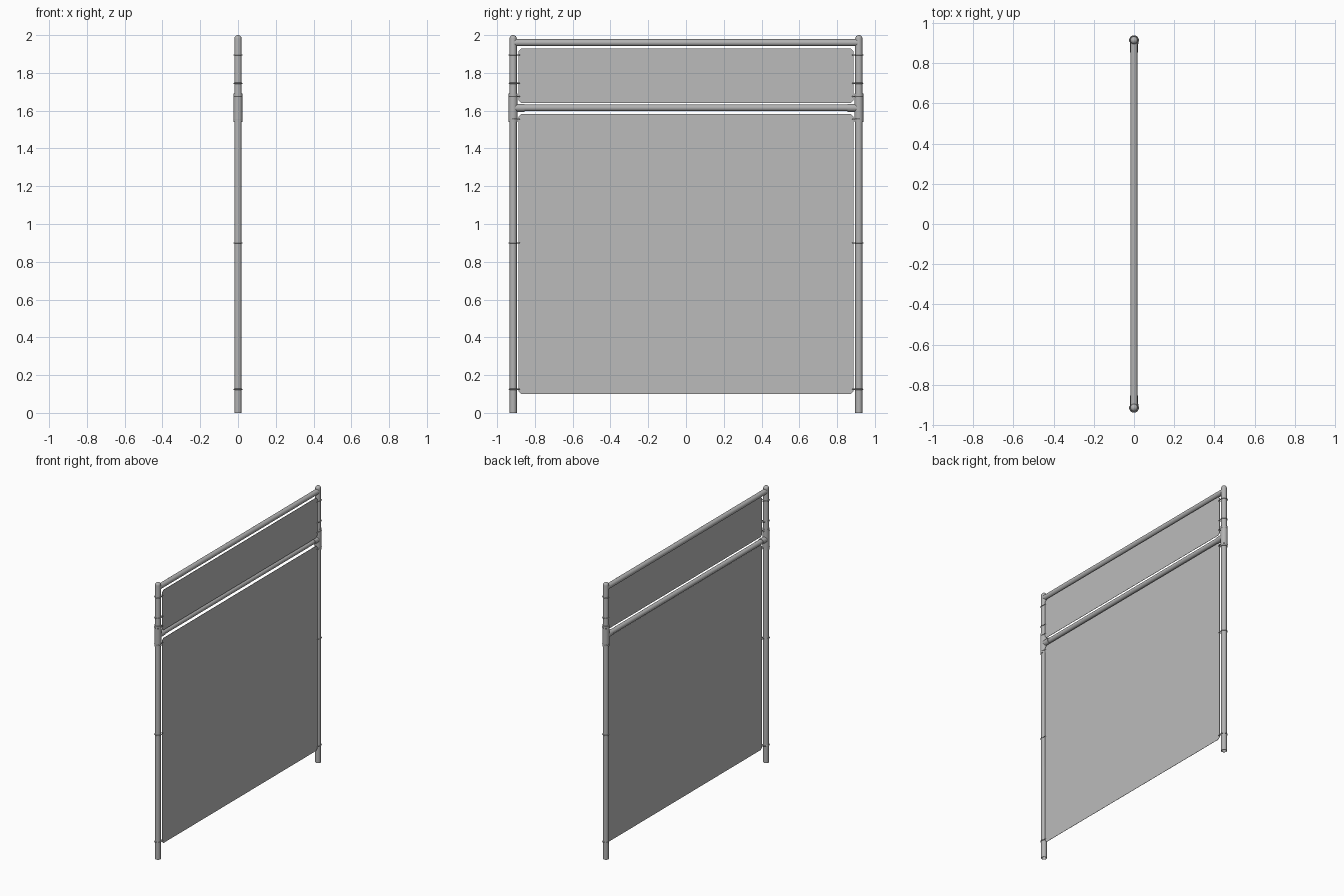
import bpy, bmesh, math
from mathutils import Matrix, Vector

if "Cube" in bpy.data.objects:
    bpy.data.objects.remove(bpy.data.objects["Cube"], do_unlink=True)


def make_material(name, value):
    mat = bpy.data.materials.new(name)
    mat.use_nodes = True
    color = (value, value, value, 1)
    mat.diffuse_color = color
    mat.node_tree.nodes["Principled BSDF"].inputs["Base Color"].default_value = color
    return mat


metal = make_material("grey tube", 0.45)
cloth = make_material("grey sheet", 0.5)

POST_Y = 0.915
POST_R = 0.019
SHEET_X = 0.012


def finish(bm, name, mat, smooth=True):
    bmesh.ops.recalc_face_normals(bm, faces=bm.faces)
    mesh = bpy.data.meshes.new(name)
    bm.to_mesh(mesh)
    bm.free()
    mesh.materials.append(mat)
    obj = bpy.data.objects.new(name, mesh)
    bpy.context.collection.objects.link(obj)
    if smooth:
        bpy.ops.object.select_all(action="DESELECT")
        obj.select_set(True)
        bpy.context.view_layer.objects.active = obj
        bpy.ops.object.shade_smooth_by_angle(angle=math.radians(40))
    return obj


def lathe(name, profile, matrix, mat=metal, steps=24):
    """Spin (radius, height) points around z, then place the result."""
    bm = bmesh.new()
    verts = [bm.verts.new((r, 0, z)) for r, z in profile]
    edges = [bm.edges.new(pair) for pair in zip(verts, verts[1:])]
    bmesh.ops.spin(bm, geom=verts + edges, cent=(0, 0, 0), axis=(0, 0, 1),
                   angle=math.tau, steps=steps, use_duplicate=False)
    bmesh.ops.remove_doubles(bm, verts=bm.verts, dist=0.0001)
    bm.transform(matrix)
    return finish(bm, name, mat)


def along_y(y, z):
    return Matrix.Translation((0, y, z)) @ Matrix.Rotation(-math.pi / 2, 4, "X")


def rod(name, radius, length, matrix):
    half = length / 2
    return lathe(name, [(0, -half), (radius, -half), (radius, half), (0, half)], matrix)


def sheet(name, low, high):
    """Thin cloth with clipped corners."""
    w, c = 0.888, 0.016
    outline = [(-w + c, low), (w - c, low), (w, low + c), (w, high - c),
               (w - c, high), (-w + c, high), (-w, high - c), (-w, low + c)]
    bm = bmesh.new()
    face = bm.faces.new([bm.verts.new((SHEET_X, y, z)) for y, z in outline])
    ext = bmesh.ops.extrude_face_region(bm, geom=[face])
    moved = [g for g in ext["geom"] if isinstance(g, bmesh.types.BMVert)]
    bmesh.ops.translate(bm, verts=moved, vec=(0.002, 0, 0))
    finish(bm, name, cloth, smooth=False)


def tie(name, side, z):
    """Cord looped round a post and drawn in to the sheet edge."""
    points = []
    for i in range(13):
        a = math.radians(-100 + 200 * i / 12)
        points.append(Vector((0.0215 * math.sin(a), side * (POST_Y + 0.0215 * math.cos(a)), z)))
    points.append(Vector((SHEET_X + 0.004, side * 0.882, z)))
    points.append(Vector((SHEET_X - 0.003, side * 0.882, z)))
    curve = bpy.data.curves.new(name, "CURVE")
    curve.dimensions = "3D"
    curve.bevel_depth = 0.003
    curve.bevel_resolution = 2
    spline = curve.splines.new("POLY")
    spline.points.add(len(points) - 1)
    for p, co in zip(spline.points, points):
        p.co = (*co, 1)
    spline.use_cyclic_u = True
    spline.use_smooth = True
    curve.materials.append(metal)
    bpy.context.collection.objects.link(bpy.data.objects.new(name, curve))


# Hollow-ended posts with rounded tops
post_profile = [(0, 0.1), (0.016, 0.1), (0.016, 0), (POST_R, 0), (POST_R, 1.981)]
post_profile += [(POST_R * math.cos(a), 1.981 + POST_R * math.sin(a))
                 for a in (math.pi / 2 * i / 6 for i in range(1, 6))] + [(0, 2.0)]

for label, side in (("front", -1), ("back", 1)):
    place = Matrix.Translation((0, side * POST_Y, 0))
    lathe(label + "_post", post_profile, place)
    # Tee fitting: sleeve round the post and socket for the middle rail
    rod(label + "_tee_sleeve", 0.0235, 0.15, Matrix.Translation((0, side * POST_Y, 1.615)))
    rod(label + "_tee_socket", 0.021, 0.06, along_y(side * 0.885, 1.615))
    for number, z in enumerate((0.125, 0.9, 1.555, 1.675, 1.745, 1.895), 1):
        tie(f"{label}_tie_{number}", side, z)

# Rails
rod("top_rail", 0.0185, 2 * POST_Y, along_y(0, 1.96))
rod("middle_rail", 0.0175, 1.8, along_y(0, 1.615))

# Cloth sheets
sheet("upper_sheet", 1.64, 1.93)
sheet("lower_sheet", 0.1, 1.582)
